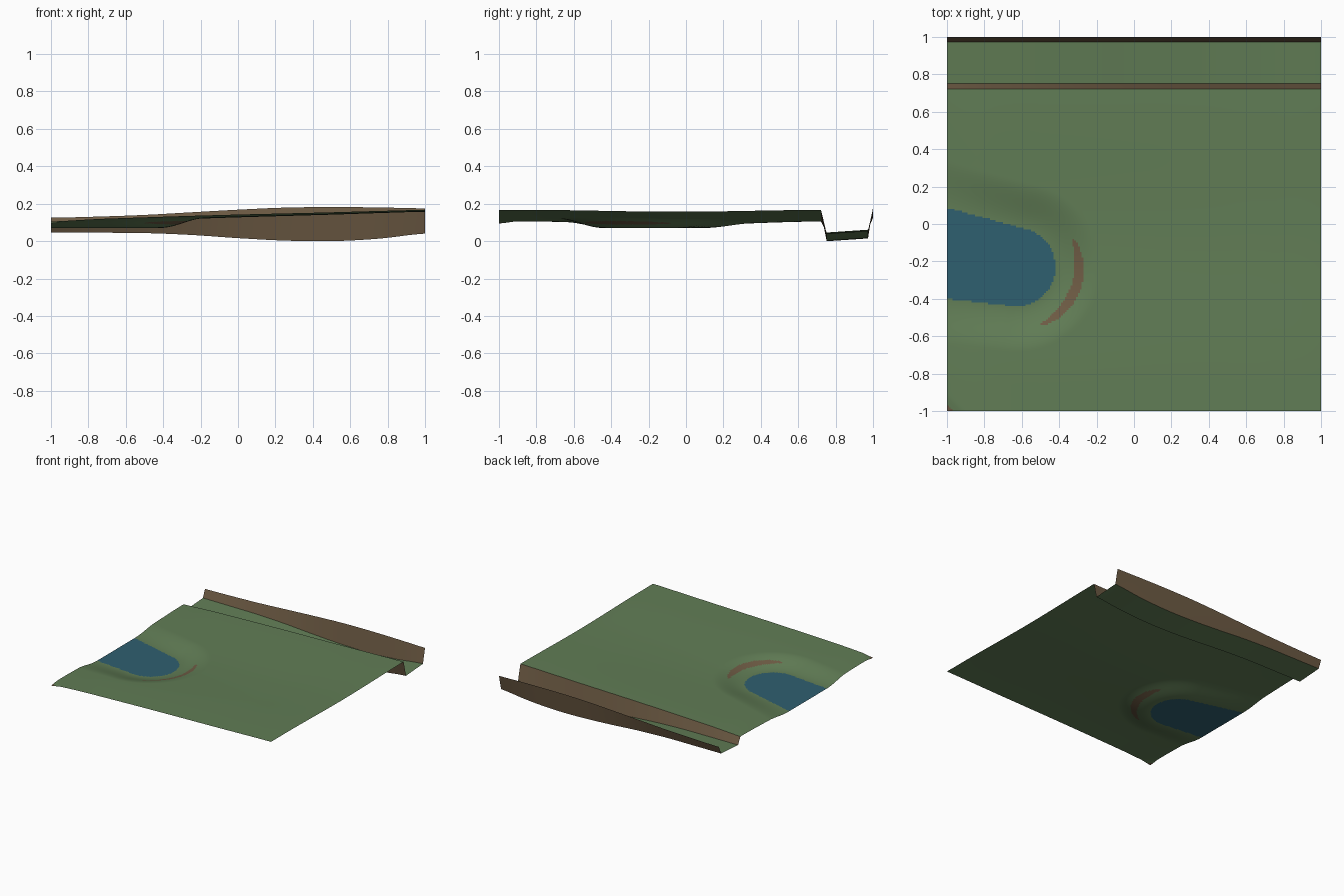
import bpy, bmesh, math
from mathutils import Vector

cube = bpy.data.objects.get("Cube")
if cube:
    bpy.data.objects.remove(cube, do_unlink=True)


def material(name, rgb):
    m = bpy.data.materials.new(name)
    m.use_nodes = True
    m.diffuse_color = (*rgb, 1)
    m.node_tree.nodes["Principled BSDF"].inputs["Base Color"].default_value = (*rgb, 1)
    return m


MATERIALS = [material("grass green", (0.12, 0.205, 0.092)),
             material("earth brown", (0.155, 0.105, 0.058)),
             material("water blue", (0.028, 0.115, 0.16))]
GRASS, EARTH, WATER = range(3)

# Lengthwise height profiles, evenly spaced from x = -1 to x = 1
MEADOW = [.105, .118, .127, .135, .142, .148, .154, .161, .167]
FLOOR = [.046, .045, .043, .033, .016, .003, .0, .013, .04]
RIM = [.125, .131, .14, .154, .168, .179, .182, .18, .175]


def profile(values, x):
    """Smooth curve through evenly spaced heights."""
    last = len(values) - 1
    t = (x + 1) / 2 * last
    i = min(int(t), last - 1)
    t -= i
    a, b, c, d = (values[min(max(i + k, 0), last)] for k in (-1, 0, 1, 2))
    return b + t / 2 * (c - a + t * (2*a - 5*b + 4*c - d + t * (3*(b - c) + d - a)))


def smooth(t):
    t = min(max(t, 0), 1)
    return t * t * (3 - 2 * t)


# Pond: a tapering rounded tongue running in from the low edge
POND_TIP, POND_MOUTH = Vector((-.63, -.23)), Vector((-1.4, -.085))
TIP_RADIUS, MOUTH_RADIUS = .21, .272
POND_LEVEL = .07


def shore_distance(x, y):
    p, axis = Vector((x, y)) - POND_TIP, POND_MOUTH - POND_TIP
    t = min(max(p.dot(axis) / axis.length_squared, 0), 1)
    return (p - axis * t).length - TIP_RADIUS - t * (MOUTH_RADIUS - TIP_RADIUS)


def meadow_height(x, y):
    hollow = (.015 - .005 * x) * (1 - smooth(abs(y + .05) / .8))
    land = profile(MEADOW, x) - hollow
    land -= .01 * smooth((-1.9 - x - y) / .1)
    return POND_LEVEL + (land - POND_LEVEL) * smooth(shore_distance(x, y) / .24)


def meadow_colour(x, y):
    d = shore_distance(x, y)
    if d < 0:
        return WATER
    # Bare crescent on the steep bank around the pond tip
    turn = math.atan2(y - POND_TIP.y, x - POND_TIP.x) + math.radians(20)
    reach = 1 - (turn / math.radians(48)) ** 2
    if reach > 0 and abs(d - .127) < .027 * reach ** .6:
        return EARTH
    return EARTH if x + y < -1.96 else GRASS


def sheet(name, rows, height, colour, columns=200):
    """Open surface over the given y rows, coloured face by face."""
    bm = bmesh.new()
    xs = [-1 + 2 * i / columns for i in range(columns + 1)]
    grid = [[bm.verts.new((x, y, height(x, y))) for x in xs] for y in rows]
    for near, far in zip(grid, grid[1:]):
        for i in range(columns):
            f = bm.faces.new((near[i], near[i + 1], far[i + 1], far[i]))
            c = f.calc_center_median()
            f.material_index = colour(c.x, c.y)
    mesh = bpy.data.meshes.new(name)
    bm.to_mesh(mesh)
    bm.free()
    for m in MATERIALS:
        mesh.materials.append(m)
    ob = bpy.data.objects.new(name, mesh)
    bpy.context.collection.objects.link(ob)
    bpy.ops.object.select_all(action='DESELECT')
    ob.select_set(True)
    bpy.context.view_layer.objects.active = ob
    bpy.ops.object.shade_smooth_by_angle(angle=math.radians(30))


def spaced(start, end, count):
    return [start + (end - start) * i / count for i in range(count + 1)]


# Ditch edges across y
LIP, FOOT, BACK_FOOT, BACK = .722, .752, .973, 1.0


def floor_height(x, y):
    return profile(FLOOR, x) + .015 * (y - FOOT) / (BACK_FOOT - FOOT)


def near_bank_height(x, y):
    top, bottom = meadow_height(x, LIP), floor_height(x, FOOT)
    return top + (bottom - top) * (y - LIP) / (FOOT - LIP)


def far_bank_height(x, y):
    bottom, top = floor_height(x, BACK_FOOT), profile(RIM, x)
    return bottom + (top - bottom) * (y - BACK_FOOT) / (BACK - BACK_FOOT)


# Meadow with pond
sheet("meadow_and_pond", spaced(-1, LIP, 172), meadow_height, meadow_colour)
# Ditch along the back
sheet("ditch_near_bank", spaced(LIP, FOOT, 2), near_bank_height, lambda x, y: EARTH)
sheet("ditch_floor", spaced(FOOT, BACK_FOOT, 6), floor_height, lambda x, y: GRASS)
sheet("ditch_far_bank", spaced(BACK_FOOT, BACK, 2), far_bank_height, lambda x, y: EARTH)
